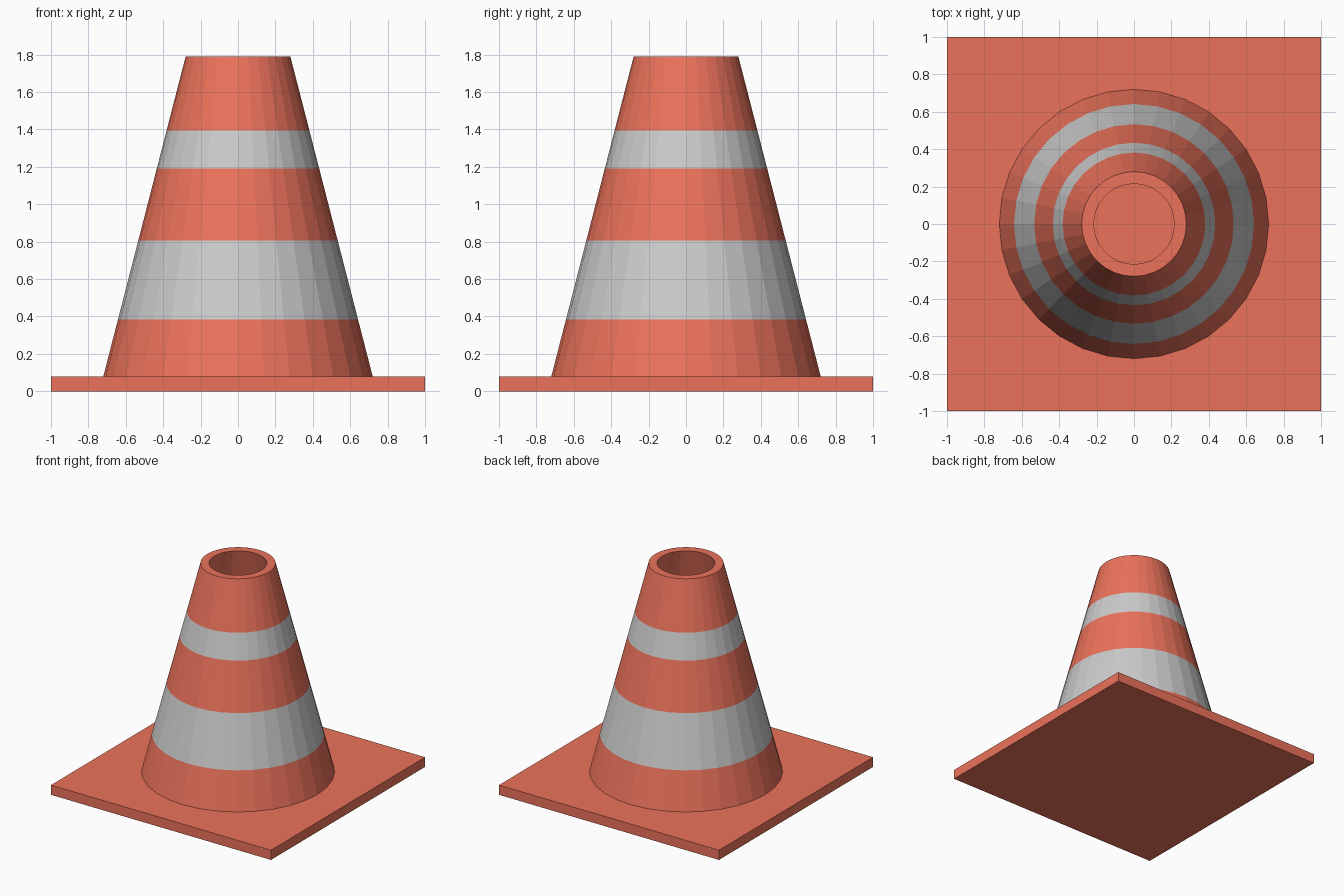
import bpy, bmesh
from math import sin, cos, tau

if "Cube" in bpy.data.objects:
    bpy.data.objects.remove(bpy.data.objects["Cube"])

SIDES = 32
BASE_TOP, TOP = 0.08, 1.79
R_BOTTOM, R_TOP, R_HOLE = 0.72, 0.28, 0.215


def material(name, color):
    mat = bpy.data.materials.new(name)
    mat.diffuse_color = color
    mat.use_nodes = True
    mat.node_tree.nodes["Principled BSDF"].inputs["Base Color"].default_value = mat.diffuse_color
    return mat


def add_object(name, bm, mats):
    bmesh.ops.recalc_face_normals(bm, faces=bm.faces)
    mesh = bpy.data.meshes.new(name)
    bm.to_mesh(mesh)
    bm.free()
    for mat in mats:
        mesh.materials.append(mat)
    obj = bpy.data.objects.new(name, mesh)
    bpy.context.collection.objects.link(obj)
    return obj


orange = material("orange", (0.84, 0.17, 0.105, 1))
grey = material("reflective_grey", (0.53, 0.53, 0.53, 1))

# Square base plate
bm = bmesh.new()
bmesh.ops.create_cube(bm, size=1)
bmesh.ops.scale(bm, vec=(2, 2, BASE_TOP), verts=bm.verts)
bmesh.ops.translate(bm, vec=(0, 0, BASE_TOP / 2), verts=bm.verts)
add_object("base_plate", bm, [orange])

# Hollow cone: closed profile turned around z, with two grey bands
band_heights = [BASE_TOP, 0.385, 0.805, 1.19, 1.395, TOP]
slope = (R_TOP - R_BOTTOM) / (TOP - BASE_TOP)
profile = [(R_BOTTOM + slope * (z - BASE_TOP), z) for z in band_heights]
wall = R_TOP - R_HOLE
profile += [(R_HOLE, TOP), (R_BOTTOM - wall, BASE_TOP)]

bm = bmesh.new()
rings = [[bm.verts.new((r * cos(tau * i / SIDES), r * sin(tau * i / SIDES), z))
          for i in range(SIDES)] for r, z in profile]
for k, ring in enumerate(rings):
    upper = rings[(k + 1) % len(rings)]
    for i in range(SIDES):
        j = (i + 1) % SIDES
        face = bm.faces.new((ring[i], ring[j], upper[j], upper[i]))
        face.material_index = 1 if k in (1, 3) else 0
add_object("cone_body", bm, [orange, grey])
